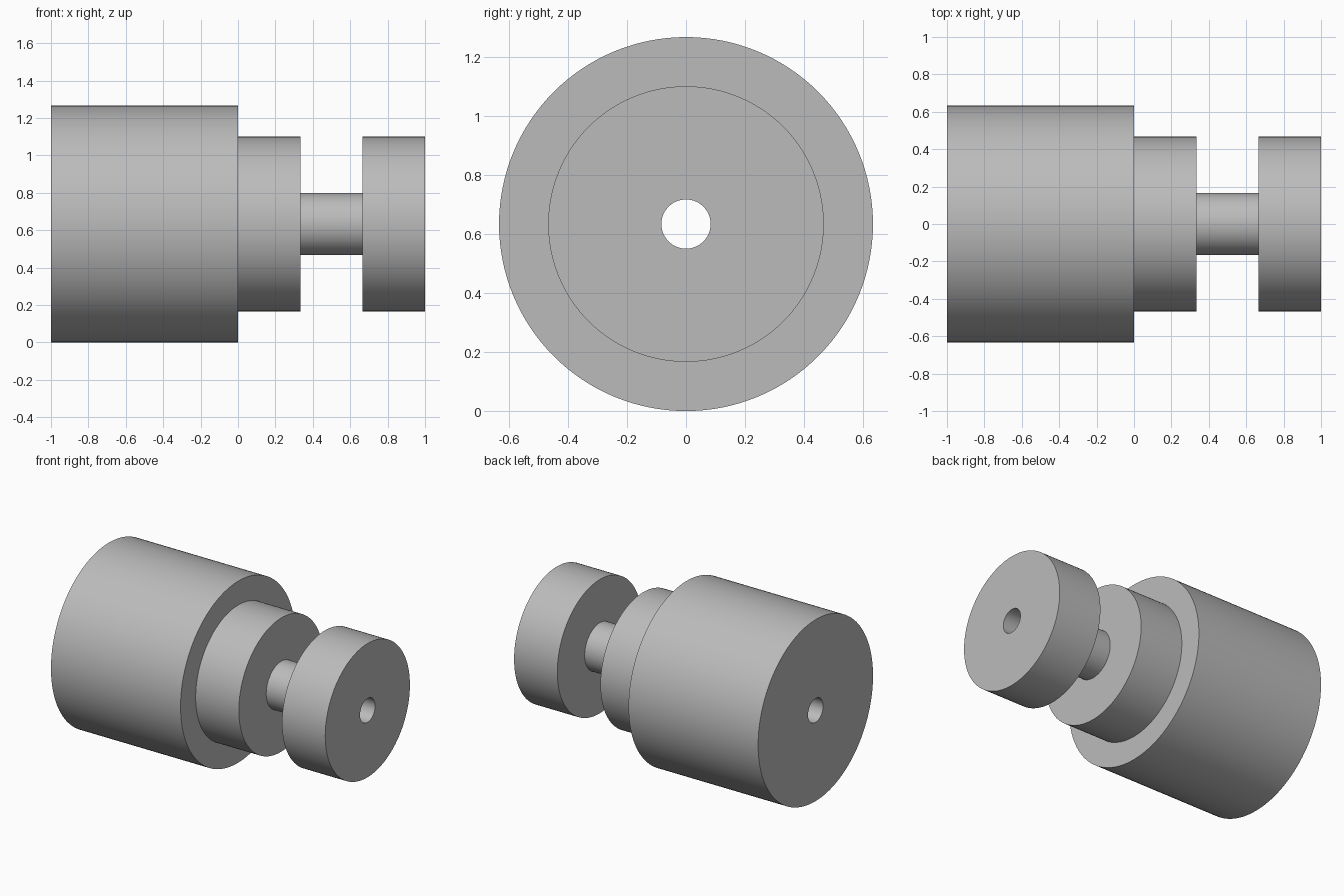
import bpy, bmesh, math
from mathutils import Matrix, Vector

cube = bpy.data.objects.get("Cube")
if cube:
    bpy.data.objects.remove(cube, do_unlink=True)

SEGMENTS = 128
BODY, COLLAR, NECK, BORE = 0.6333, 0.4667, 0.1650, 0.0833
THIRD = 1 / 3

# Plain grey material
grey = bpy.data.materials.new("plain_grey")
grey.use_nodes = True
colour = (0.5, 0.5, 0.5, 1)
grey.diffuse_color = colour
grey.node_tree.nodes["Principled BSDF"].inputs["Base Color"].default_value = colour

# Closed half-section (x, radius): body, collar, neck, end flange and through bore
profile = [
    (-1, BORE), (-1, BODY), (0, BODY), (0, COLLAR),
    (THIRD, COLLAR), (THIRD, NECK), (2 * THIRD, NECK),
    (2 * THIRD, COLLAR), (1, COLLAR), (1, BORE),
]

# Turn the section around the x axis
bm = bmesh.new()
rings = []
for x, radius in profile:
    rings.append([
        bm.verts.new(Matrix.Rotation(math.tau * i / SEGMENTS, 3, 'X') @ Vector((x, 0, radius)))
        for i in range(SEGMENTS)
    ])
for a, b in zip(rings, rings[1:] + rings[:1]):
    for i in range(SEGMENTS):
        j = (i + 1) % SEGMENTS
        bm.faces.new((a[i], a[j], b[j], b[i]))
bmesh.ops.recalc_face_normals(bm, faces=bm.faces)

mesh = bpy.data.meshes.new("stepped_spool")
bm.to_mesh(mesh)
bm.free()
mesh.materials.append(grey)
spool = bpy.data.objects.new("stepped_spool", mesh)
spool.location.z = BODY
bpy.context.collection.objects.link(spool)

# Smooth round walls, crisp rims
bpy.ops.object.select_all(action='DESELECT')
spool.select_set(True)
bpy.context.view_layer.objects.active = spool
bpy.ops.object.shade_smooth_by_angle(angle=math.radians(30))
